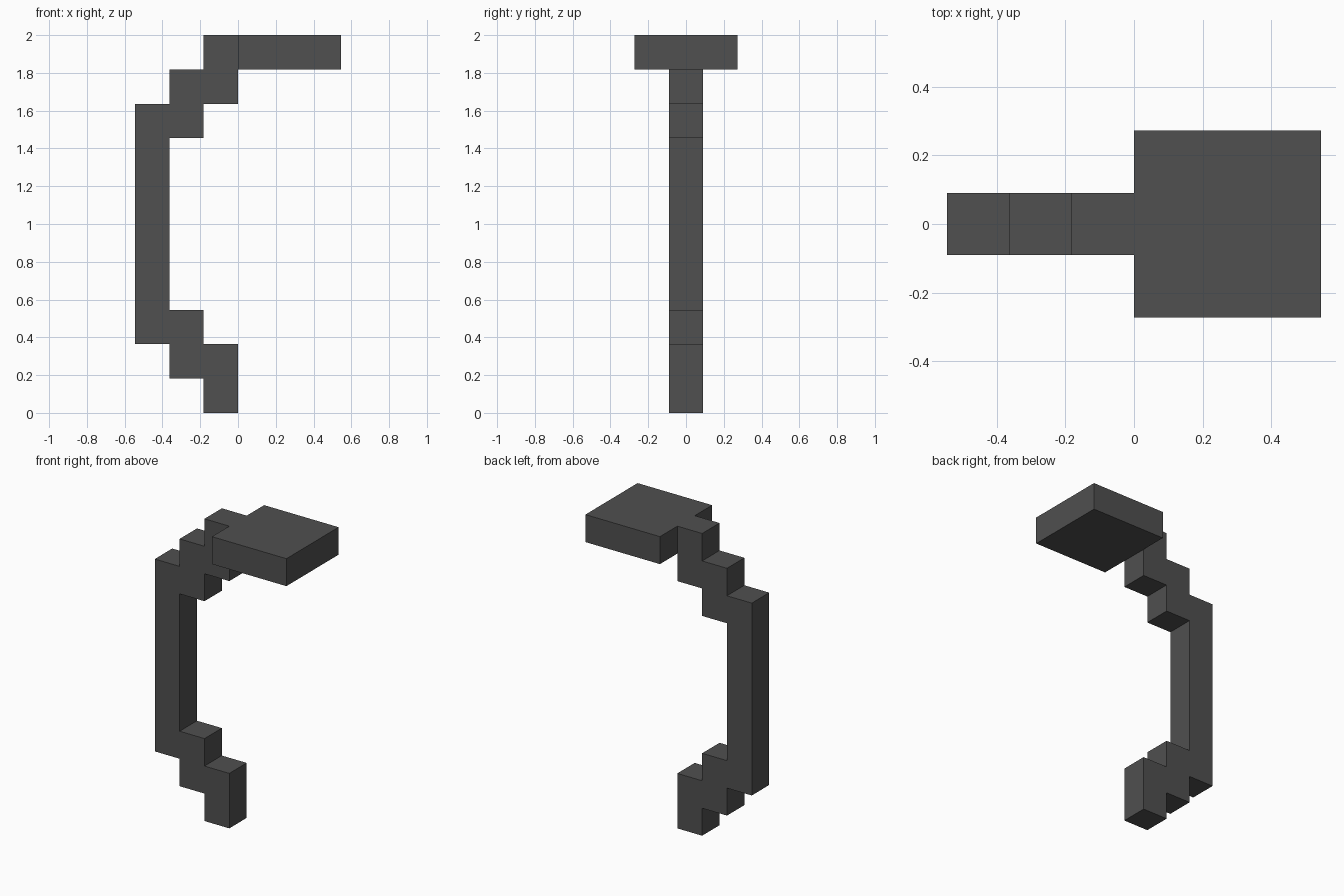
import bpy
import bmesh

cube = bpy.data.objects.get("Cube")
if cube:
    bpy.data.objects.remove(cube, do_unlink=True)

U = 2 / 11  # one block of the stepped design

grey = bpy.data.materials.new("dark grey")
colour = (0.08, 0.08, 0.08, 1)
grey.diffuse_color = colour
grey.use_nodes = True
grey.node_tree.nodes["Principled BSDF"].inputs["Base Color"].default_value = colour


def extrude_profile(name, points, depth):
    """Extrude an x/z outline, given in blocks, evenly about y = 0."""
    bm = bmesh.new()
    face = bm.faces.new([bm.verts.new((x * U, -depth * U / 2, z * U)) for x, z in points])
    result = bmesh.ops.extrude_face_region(bm, geom=[face])
    verts = [v for v in result["geom"] if isinstance(v, bmesh.types.BMVert)]
    bmesh.ops.translate(bm, verts=verts, vec=(0, depth * U, 0))
    bmesh.ops.recalc_face_normals(bm, faces=bm.faces)
    mesh = bpy.data.meshes.new(name)
    bm.to_mesh(mesh)
    bm.free()
    mesh.materials.append(grey)
    obj = bpy.data.objects.new(name, mesh)
    bpy.context.collection.objects.link(obj)
    return obj


# Stepped bow: straight grip with two stair steps at each end
extrude_profile("stepped_arm", [
    (-1, 0), (0, 0), (0, 2), (-1, 2), (-1, 3), (-2, 3),
    (-2, 8), (-1, 8), (-1, 9), (0, 9), (0, 11), (-1, 11),
    (-1, 10), (-2, 10), (-2, 9), (-3, 9), (-3, 2), (-2, 2),
    (-2, 1), (-1, 1)], 1)

# Square slab at the top
extrude_profile("top_slab", [(0, 10), (3, 10), (3, 11), (0, 11)], 3)
